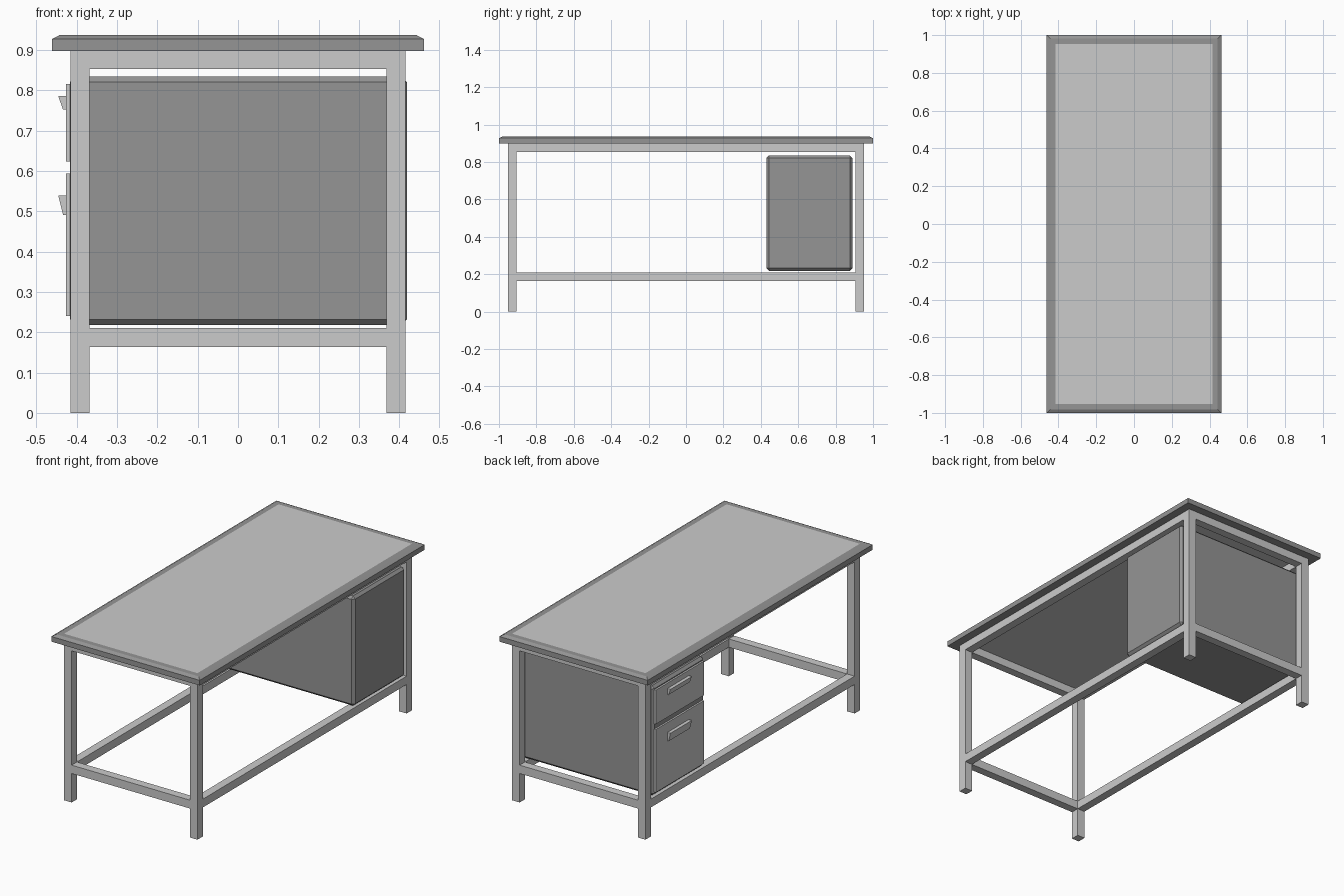
import bpy, bmesh

if "Cube" in bpy.data.objects:
    bpy.data.objects.remove(bpy.data.objects["Cube"])

dark = bpy.data.materials.new("dark_grey")
dark.diffuse_color = (0.3, 0.3, 0.3, 1)
dark.use_nodes = True
dark.node_tree.nodes["Principled BSDF"].inputs["Base Color"].default_value = dark.diffuse_color


def finish(name, bm, mat=None):
    bmesh.ops.recalc_face_normals(bm, faces=bm.faces)
    me = bpy.data.meshes.new(name)
    bm.to_mesh(me)
    bm.free()
    ob = bpy.data.objects.new(name, me)
    bpy.context.collection.objects.link(ob)
    if mat:
        me.materials.append(mat)
    return ob


def box(name, x, y, z, mat=None, bevel=0):
    bm = bmesh.new()
    bmesh.ops.create_cube(bm, size=1)
    for v in bm.verts:
        for i, (a, b) in enumerate((x, y, z)):
            v.co[i] = a if v.co[i] < 0 else b
    if bevel:
        bmesh.ops.bevel(bm, geom=bm.edges[:], offset=bevel, segments=1,
                        affect='EDGES', profile=0.5)
    return finish(name, bm, mat)


OX, OY, T = 0.415, 0.953, 0.047      # frame outer half sizes, tube width
IX, IY = OX - T, OY - T
TOP = 0.898


def span(s, a, b):
    return tuple(sorted((s * a, s * b)))


# Table top panel
box("top_panel", (-OX, OX), (-OY, OY), (TOP, 0.937))

# Chamfered trim, mitred around the panel: profile is (outward offset, z)
profile = [(0, TOP), (T, TOP), (T, 0.927), (0.028, 0.937), (0, 0.937)]
bm = bmesh.new()
rings = [[bm.verts.new((sx * (OX + d), sy * (OY + d), z)) for d, z in profile]
         for sx, sy in ((1, 1), (-1, 1), (-1, -1), (1, -1))]
n = len(profile)
for c in range(4):
    a, b = rings[c], rings[(c + 1) % 4]
    for i in range(n):
        j = (i + 1) % n
        bm.faces.new((a[i], a[j], b[j], b[i]))
finish("top_edge_trim", bm, dark)

# Legs and rails
for sx in (-1, 1):
    for sy in (-1, 1):
        box("leg", span(sx, IX, OX), span(sy, IY, OY), (0, TOP))
for label, z in (("upper", (0.853, TOP)), ("lower", (0.163, 0.21))):
    for s in (-1, 1):
        box(label + "_side_rail", span(s, IX, OX), (-IY, IY), z)
        box(label + "_end_rail", (-IX, IX), span(s, IY, OY), z)

# Drawer cabinet
box("drawer_cabinet", (-0.417, 0.419), (0.43, 0.89), (0.218, 0.835), dark, 0.014)

# Drawer fronts with wedge shaped pulls: (z bottom, z top, pull bottom, pull top)
for label, z0, z1, h0, h1 in (("upper", 0.624, 0.816, 0.752, 0.786),
                              ("lower", 0.24, 0.594, 0.491, 0.539)):
    box(label + "_drawer_front", (-0.427, -0.415), (0.45, 0.878), (z0, z1))
    pull = box(label + "_drawer_handle", (-0.446, -0.426), (0.585, 0.775), (h0, h1))
    for v in pull.data.vertices:
        if v.co.x < -0.44 and v.co.z < (h0 + h1) / 2:
            v.co.x = -0.434
